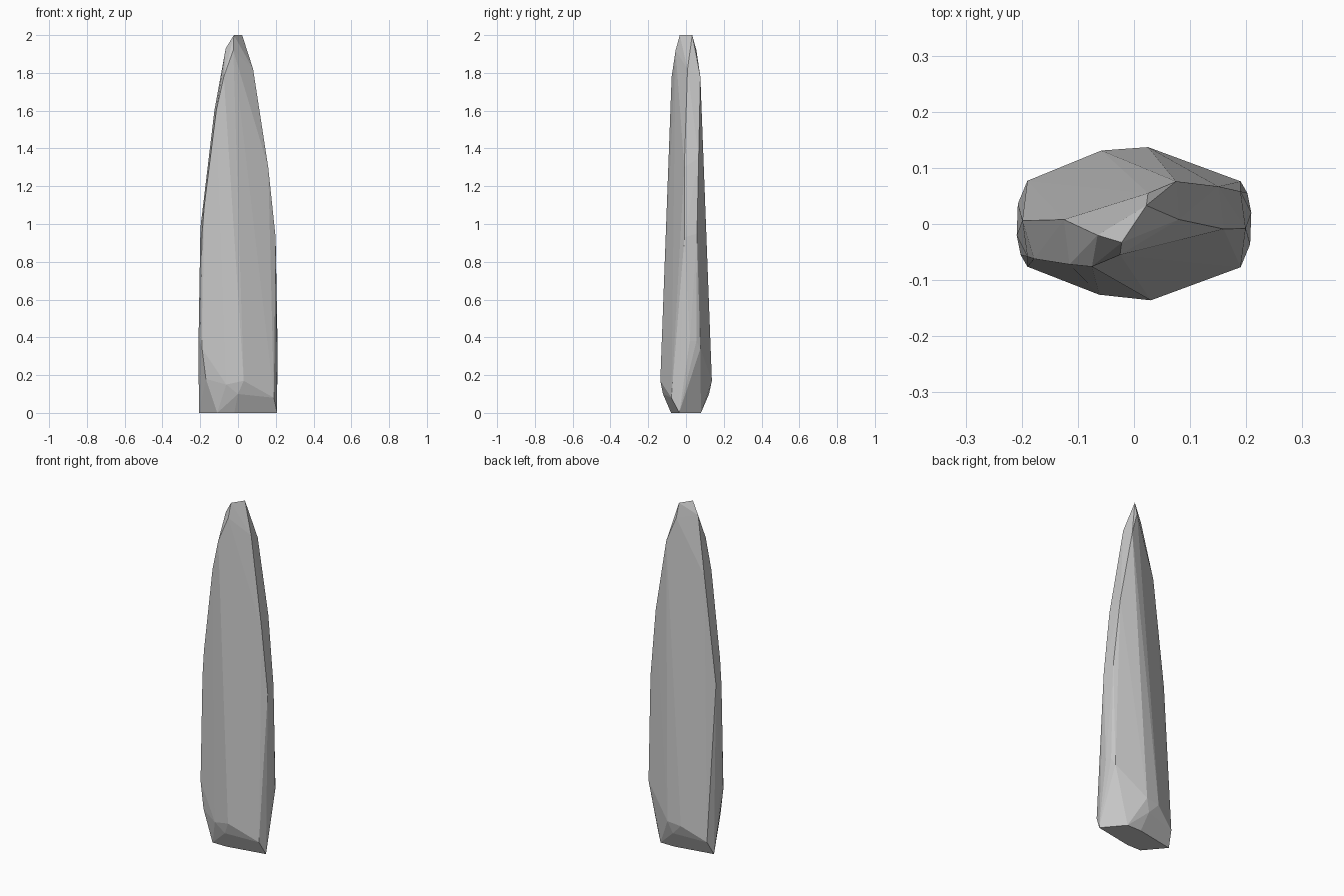
import bpy, bmesh

stone = bpy.data.materials.new("grey_stone")
stone.diffuse_color = (0.57, 0.57, 0.57, 1)

# Half of the chipped corners; the other half is a half turn about z
paired = [
    (0.022, 0.033, 2.0),      # tip edge
    (0.025, 0.055, 1.92),     # shoulder under the tip
    (0.075, 0.076, 1.78),     # upper corner of the broad face
    (0.190, 0.058, 0.95),     # mid flank
    (0.19, 0.076, 0.34),      # lower flank corner
    (0.0, 0.122, 0.10),       # chipped foot
    (0.202, 0.055, 0.38),     # side face
    (0.209, 0.02, 0.38),
    (0.19, -0.077, 0.08),     # base corner
    (0.207, -0.036, 0.0),     # base outline
    (0.11, 0.079, 0.0),
    (0.02, 0.079, 0.0),
]
# The belly ridge leans slightly towards +x on both broad faces
belly = [(0.03, -0.136, 0.17), (0.025, 0.137, 0.17),
         (-0.062, -0.126, 0.15), (-0.058, 0.131, 0.16)]
# Uneven side ridges
ridges = [
    (0.08, 0.008, 1.82), (0.16, -0.009, 1.3), (0.199, -0.008, 0.93),
    (-0.065, -0.02, 1.93), (-0.125, 0.008, 1.6), (-0.199, 0.006, 0.98),
]
# Extra chips that differ between the two flanks
chips = [(-0.115, -0.072, 1.6), (-0.178, -0.062, 1.1),
         (-0.17, -0.077, 0.18), (0.15, 0.067, 1.35)]

corners = paired + [(-x, -y, z) for x, y, z in paired]
corners += belly + ridges + chips

# Wrap the corners in a faceted shell
bm = bmesh.new()
for p in corners:
    bm.verts.new(p)
bmesh.ops.convex_hull(bm, input=bm.verts[:])
loose = [v for v in bm.verts if not v.link_faces]
bmesh.ops.delete(bm, geom=loose, context='VERTS')
bmesh.ops.recalc_face_normals(bm, faces=bm.faces[:])

mesh = bpy.data.meshes.new("stone_shard")
bm.to_mesh(mesh)
bm.free()
mesh.materials.append(stone)
shard = bpy.data.objects.new("stone_shard", mesh)
bpy.context.collection.objects.link(shard)
